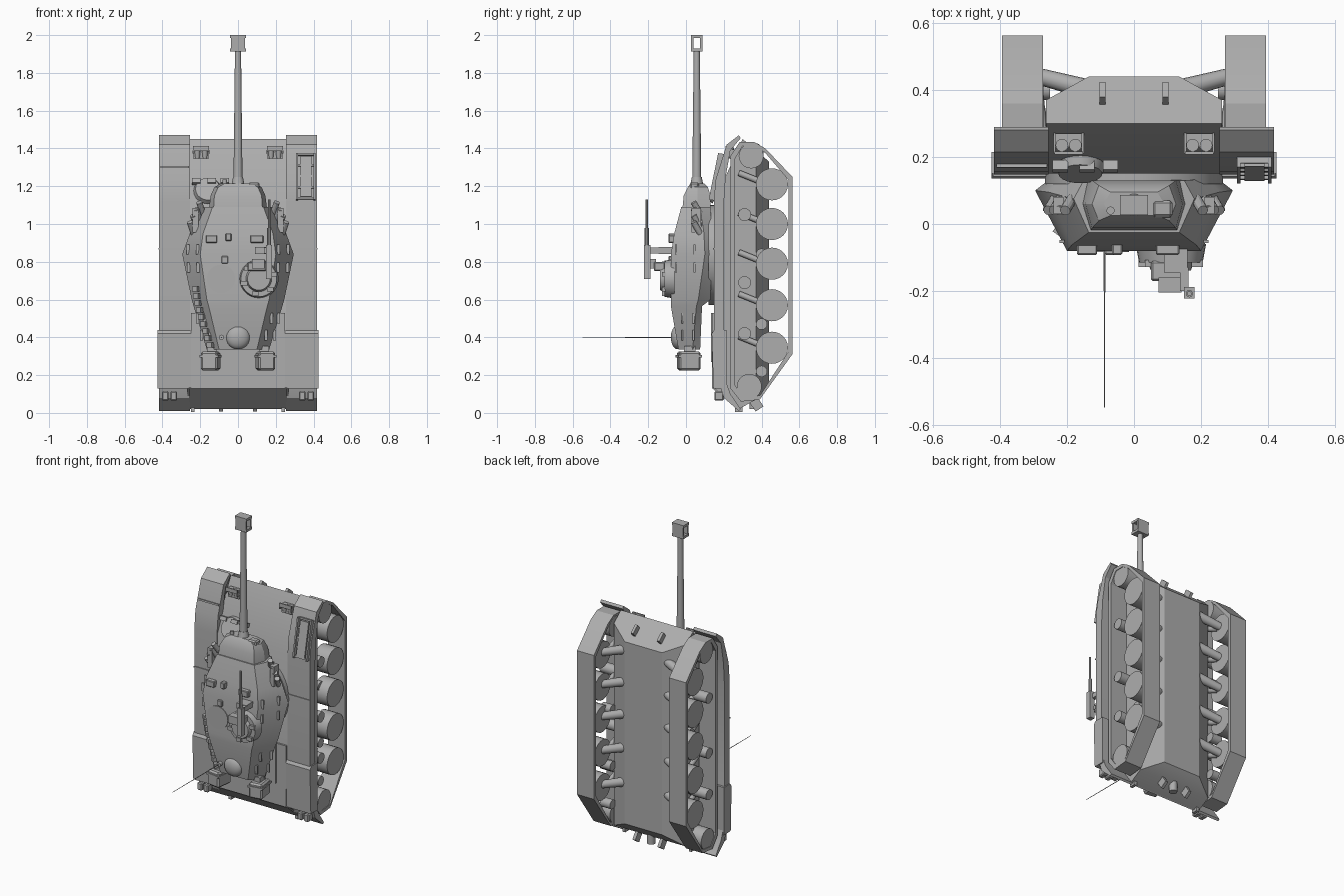
import bpy, bmesh, math
from mathutils import Vector, Matrix

if "Cube" in bpy.data.objects:
    bpy.data.objects.remove(bpy.data.objects["Cube"], do_unlink=True)

grey = bpy.data.materials.new("plain_grey")
grey.use_nodes = True
colour = (0.42, 0.42, 0.42, 1)
grey.diffuse_color = colour
grey.node_tree.nodes["Principled BSDF"].inputs["Base Color"].default_value = colour
parts = []


def finish(bm, name):
    bmesh.ops.recalc_face_normals(bm, faces=bm.faces[:])
    me = bpy.data.meshes.new(name)
    bm.to_mesh(me)
    bm.free()
    me.materials.append(grey)
    ob = bpy.data.objects.new(name, me)
    bpy.context.collection.objects.link(ob)
    parts.append(ob)
    return ob


def box(name, centre, size, rx=0, rz=0, bevel=0):
    bm = bmesh.new()
    m = (Matrix.Translation(centre) @ Matrix.Rotation(rz, 4, 'Z') @ Matrix.Rotation(rx, 4, 'X')
         @ Matrix.Diagonal((*size, 1)))
    bmesh.ops.create_cube(bm, size=1, matrix=m)
    if bevel:
        bmesh.ops.bevel(bm, geom=bm.edges[:], offset=bevel, segments=1, affect='EDGES')
    return finish(bm, name)


def rod(name, a, b, r1, r2=None, segs=16):
    a, b = Vector(a), Vector(b)
    d = b - a
    m = Matrix.Translation((a + b) / 2) @ d.to_track_quat('Z', 'Y').to_matrix().to_4x4()
    bm = bmesh.new()
    bmesh.ops.create_cone(bm, cap_ends=True, segments=segs, radius1=r1,
                          radius2=r1 if r2 is None else r2, depth=d.length, matrix=m)
    return finish(bm, name)


def loft(name, rings, closed=False):
    bm = bmesh.new()
    rows = [[bm.verts.new(p) for p in ring] for ring in rings]
    pairs = list(zip(rows, rows[1:] + rows[:1])) if closed else list(zip(rows, rows[1:]))
    for r, q in pairs:
        for i in range(len(r)):
            j = (i + 1) % len(r)
            bm.faces.new((r[i], r[j], q[j], q[i]))
    if not closed:
        bm.faces.new(rows[0])
        bm.faces.new(rows[-1])
    return finish(bm, name)


def slab(name, profile, x0, x1):
    return loft(name, [[(x, y, z) for y, z in profile] for x in (x0, x1)])


def side_name(s):
    return "left_" if s > 0 else "right_"


# Hull: convex body with a narrow floor; each entry is y, z, half width
bm = bmesh.new()
for y, z, w in [(.15, .13, .27), (.15, 1.12, .27), (.3, 1.45, .262), (.37, 1.39, .262),
                (.44, 1.33, .135), (.44, .14, .135), (.37, .07, .262), (.28, .02, .262)]:
    for s in (1, -1):
        bm.verts.new((s * w, y, z))
bmesh.ops.convex_hull(bm, input=bm.verts[:])
finish(bm, "hull")

# Engine deck panels
box("engine_deck", (0, .147, .33), (.5, .018, .4))
box("deck_hatch", (0, .142, .4), (.36, .02, .26))
slab("rear_plate_rim", [(.14, .13), (.27, .02), (.28, .03), (.15, .14)], -.26, .26)

# Fenders, tracks, wheels and suspension
fender = [(.28, .01), (.2, .08), (.16, .2), (.147, .45), (.147, 1.12), (.157, 1.235), (.215, 1.42),
          (.28, 1.47), (.29, 1.455), (.235, 1.39), (.21, 1.25), (.2, 1.1), (.2, .2), (.235, .1), (.29, .02)]
track = [(.235, .13), (.235, 1.36), (.285, 1.435), (.36, 1.435), (.42, 1.4), (.563, 1.25),
         (.563, .31), (.39, .07), (.29, .06)]
inner = [(.4 + (y - .4) * .87, .75 + (z - .75) * .968) for y, z in track]
wheel_z = [.345, .57, .79, 1.0, 1.21]
for s in (1, -1):
    n = side_name(s)
    slab(n + "fender", fender, s * .255, s * .418)
    loft(n + "track", [[(s * x, y, z) for y, z in prof] for x, prof in
                       ((.272, track), (.394, track), (.394, inner), (.272, inner))], closed=True)
    for z in wheel_z:
        rod(n + "road_wheel", (s * .285, .455, z), (s * .385, .455, z), .085, segs=24)
        rod(n + "swing_arm", (s * .13, .4, z + .06), (s * .3, .445, z + .01), .03, .024)
        rod(n + "shock_absorber", (s * .275, .28, z + .06), (s * .29, .43, z), .016)
    for z in (.42, .69, 1.05):
        rod(n + "return_roller", (s * .25, .31, z), (s * .385, .31, z), .034)
    for z in (.22, .47, .84):
        rod(n + "bump_stop", (s * .25, .4, z), (s * .32, .4, z), .03)
    for z, y in ((.14, .335), (1.36, .345)):
        rod(n + "end_wheel", (s * .27, y, z), (s * .39, y, z), .066, segs=20)
    # Rear stowage bins and tail lights
    slab(n + "rear_bin", [(.145, .13), (.136, .42), (.15, .44), (.215, .44), (.215, .13)], s * .25, s * .425)
    for x in (.34, .385):
        box(n + "tail_light", (s * x, .175, .09), (.035, .05, .05), bevel=.006)
    box(n + "tail_bracket", (s * .24, .28, .03), (.02, .04, .05))
    box(n + "fender_seam", (s * .335, .146, .868), (.17, .008, .008))
    # Tow hooks front and rear
    box(n + "front_tow_hook", (s * .094, .385, 1.39), (.018, .06, .05), rx=-.7)
    box(n + "rear_tow_hook", (s * .09, .37, .05), (.02, .05, .07), rx=.6)
    # Headlights with guard
    for x in (.175, .215):
        rod(n + "headlight", (s * x, .235, 1.35), (s * x, .235, 1.405), .012, .019)
    box(n + "headlight_guard", (s * .195, .212, 1.4), (.085, .008, .025))
    for x in (.153, .237):
        box(n + "guard_leg", (s * x, .245, 1.38), (.007, .07, .016))
    box(n + "headlight_mount", (s * .195, .25, 1.37), (.08, .04, .05))
rod("tow_coupling", (0, .36, .02), (0, .36, .12), .025)

# Tool rack on one fender, strip on the other
for x in (.312, .405):
    box("rack_rail", (x, .16, 1.25), (.01, .03, .25), rx=-.2)
for i in range(5):
    box("rack_bar", (.358, .145 + .012 * i, 1.135 + .058 * i), (.1, .025, .01), rx=-.2)
box("rack_load", (.36, .165, 1.25), (.06, .03, .22), rx=-.2)
box("fender_brace", (-.335, .18, 1.3), (.15, .025, .01), rx=-.2)

# Driver hatch and periscopes on the sloped front plate
slope = Vector((0, -.33, .155)).normalized()
hatch = Vector((-.16, .172, 1.175))
rod("driver_hatch", hatch, hatch + slope * .025, .075, .065, segs=20)
for x in (-.22, -.14, -.07):
    box("driver_periscope", (x, .172, 1.225), (.045, .03, .025), rx=-.4)

# Turret: sections of z, then half width and y of roof, shoulder and base
sections = [(.335, .10, -.04, .165, .035, .15, .075), (.565, .155, -.08, .235, .055, .2, .085),
            (.60, .165, -.08, .245, .065, .21, .13), (.84, .2, -.08, .295, .1, .25, .135),
            (.95, .185, -.062, .255, .095, .22, .135), (1.09, .135, -.025, .18, .075, .15, .13)]


def ring(z, a, ya, b, yb, c, yc):
    half = [(a, ya), (b, yb), (c, yc)]
    return [(x, y, z) for x, y in half] + [(-x, y, z) for x, y in reversed(half)]


def flank(z, y):
    """Half width of the turret side at height z and depth y."""
    for p, q in zip(sections, sections[1:]):
        if p[0] <= z <= q[0]:
            t = (z - p[0]) / (q[0] - p[0])
            _, a, ya, b, yb, _, _ = [u + (v - u) * t for u, v in zip(p, q)]
            return a + (b - a) * min(max((y - ya) / (yb - ya), 0), 1)
    return .15


loft("turret", [ring(*s) for s in sections])
rod("turret_ring", (0, .12, .835), (0, .155, .835), .265, segs=40)

# Mantlet, gun and muzzle brake
loft("mantlet", [ring(*s) for s in [(1.07, .13, -.02, .155, .06, .14, .13), (1.15, .125, -.012, .145, .06, .125, .13),
                                    (1.195, .105, .01, .125, .06, .105, .115), (1.215, .07, .025, .09, .06, .07, .095)]])
gy = .057
rod("gun_collar", (0, gy, 1.2), (0, gy, 1.25), .036, .026, segs=20)
rod("gun_barrel", (0, gy, 1.22), (0, gy, 1.93), .024, .016, segs=20)
for z in (1.92, 1.992):
    box("brake_baffle", (0, gy, z), (.084, .06, .016))
for y in (gy - .023, gy + .023):
    box("brake_wall", (0, y, 1.956), (.076, .014, .07))
rod("coaxial_gun", (-.07, .04, 1.18), (-.07, .04, 1.235), .012)
box("gun_sight", (.085, .045, 1.195), (.06, .05, .05), bevel=.008)

# Smoke launchers and hand rails on the turret flanks
for s in (1, -1):
    n = side_name(s)
    for i in range(4):
        z, y = 1.085 - .035 * i, .055
        x = flank(z, y) + .012
        rod(n + "smoke_tube", (s * x, y + .02, z - .03), (s * (x + .02), y - .015, z + .03), .016, segs=12)
    box(n + "smoke_bracket", (s * .225, .055, 1.02), (.03, .05, .13))
    for z in (.41, .5, .77, .865):
        for y in (-.02, .04):
            if z > .6:
                y = y * 1.6 - .02
            box(n + "hand_rail", (s * (flank(z, y) + .006), y, z), (.016, .01, .055))
    # Stowage at the back of the turret
    box(n + "rear_basket", (s * .145, .015, .275), (.09, .115, .1), rz=s * .15, bevel=.01)
    box(n + "basket_strap", (s * .145, .015, .3), (.1, .125, .012), rz=s * .15)
    box(n + "basket_arm", (s * .14, .02, .335), (.05, .06, .04))
for i in range(9):
    z = .36 + .037 * i
    box("spare_link", (-flank(z, -.01) - .005, -.01, z), (.03, .05, .027), rz=-.6)

# Roof fittings
bm = bmesh.new()
bmesh.ops.create_uvsphere(bm, u_segments=24, v_segments=12, radius=1,
                          matrix=Matrix.Translation((0, -.045, .4)) @ Matrix.Diagonal((.063, .035, .063, 1)))
finish(bm, "vent_dome")
for x, z, w in ((-.14, .92, .06), (.1, .92, .07), (-.05, .93, .03), (-.07, .81, .035)):
    box("roof_periscope", (x, -.075, z), (w, .035, .04), bevel=.004)
rod("loader_hatch", (-.09, -.07, .71), (-.09, -.084, .71), .075, segs=24)

# Commander cupola with machine gun
rod("cupola_base", (.11, -.06, .71), (.11, -.115, .71), .105, .095, segs=28)
rod("cupola_hatch", (.11, -.11, .71), (.11, -.138, .71), .07, .06, segs=24)
for i in range(6):
    a = math.tau * i / 6 + .3
    box("cupola_block", (.11 + .082 * math.cos(a), -.118, .71 + .082 * math.sin(a)), (.035, .02, .025))
box("cupola_front", (.1, -.14, .775), (.1, .06, .05), bevel=.006)
box("gun_cradle", (.15, -.165, .86), (.025, .07, .03))
box("cradle_arm", (.125, -.11, .86), (.07, .07, .035))
box("gun_receiver", (.165, -.205, .8), (.032, .034, .18))
rod("machine_gun_barrel", (.165, -.208, .88), (.165, -.208, 1.13), .007, segs=10)
rod("barrel_jacket", (.165, -.208, .88), (.165, -.208, .98), .011, segs=10)
box("ammunition_box", (.107, -.182, .79), (.068, .046, .05))

# Whip antenna
rod("antenna_base", (-.088, -.03, .4), (-.088, -.075, .4), .014, segs=12)
rod("antenna", (-.088, -.07, .4), (-.088, -.547, .4), .003, .0015, segs=6)

# Smooth the curved parts while keeping hard edges
bpy.ops.object.select_all(action='DESELECT')
for ob in parts:
    ob.select_set(True)
bpy.context.view_layer.objects.active = parts[0]
bpy.ops.object.shade_smooth_by_angle(angle=math.radians(28))
